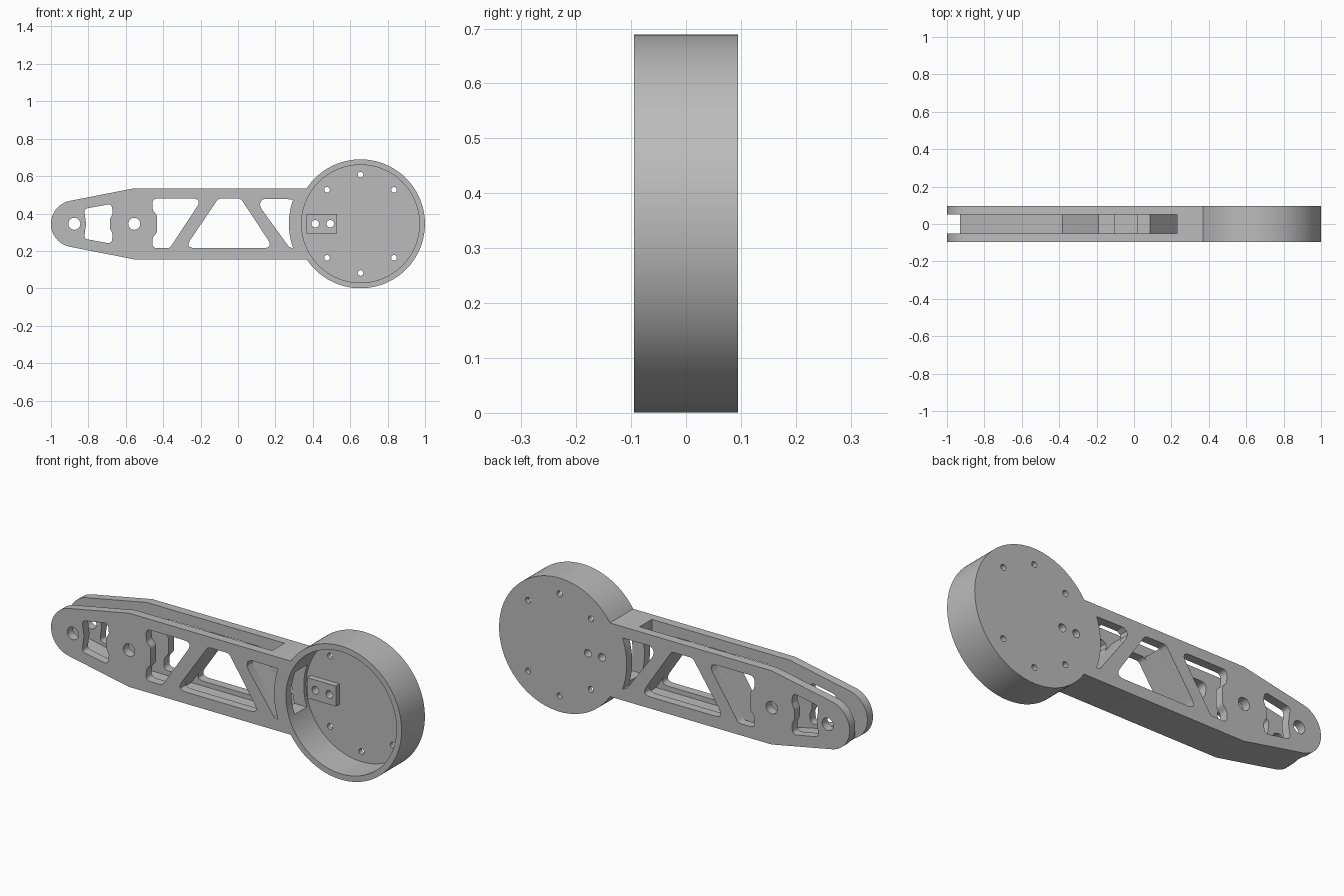
import bpy, bmesh, math
from mathutils import Vector

if "Cube" in bpy.data.objects:
    bpy.data.objects.remove(bpy.data.objects["Cube"])

MID = 0.345          # height of the arm's centre line
HALF = 0.095         # half thickness of the arm
SLOT = 0.05          # half width of the slot
HUB_X = 0.655        # centre of the round cup

grey = bpy.data.materials.new("plain grey")
grey.use_nodes = True
grey.diffuse_color = (0.5, 0.5, 0.5, 1)
grey.node_tree.nodes["Principled BSDF"].inputs["Base Color"].default_value = (0.5, 0.5, 0.5, 1)


def rounded(points, radius, steps=6):
    """Round every corner of a closed polygon."""
    pts = [Vector(p) for p in points]
    out = []
    for i, p in enumerate(pts):
        a, b = pts[i - 1] - p, pts[(i + 1) % len(pts)] - p
        turn = a.angle(b)
        cut = min(radius / math.tan(turn / 2), a.length * 0.48, b.length * 0.48)
        start, end = p + a.normalized() * cut, p + b.normalized() * cut
        for k in range(steps + 1):
            t = k / steps
            out.append(start * (1 - t) ** 2 + p * 2 * t * (1 - t) + end * t * t)
    return out


def arc(x, z, r, start, end, steps):
    angles = [math.radians(start + (end - start) * k / steps) for k in range(steps + 1)]
    return [(x + r * math.cos(a), z + r * math.sin(a)) for a in angles]


def prism(name, outline, y0=-HALF, y1=HALF):
    """Extrude an x-z outline along y."""
    bm = bmesh.new()
    face = bm.faces.new([bm.verts.new((p[0], y0, p[1])) for p in outline])
    moved = bmesh.ops.extrude_face_region(bm, geom=[face])["geom"]
    bmesh.ops.translate(bm, vec=(0, y1 - y0, 0),
                        verts=[v for v in moved if isinstance(v, bmesh.types.BMVert)])
    bmesh.ops.recalc_face_normals(bm, faces=bm.faces)
    mesh = bpy.data.meshes.new(name)
    bm.to_mesh(mesh)
    bm.free()
    mesh.materials.append(grey)
    obj = bpy.data.objects.new(name, mesh)
    bpy.context.collection.objects.link(obj)
    return obj


def disc(name, x, z, r, y0=-HALF, y1=HALF, steps=32):
    return prism(name, arc(x, z, r, 0, 360, steps)[:-1], y0, y1)


def rect(name, x0, x1, z0, z1, y0, y1):
    return prism(name, [(x0, z0), (x1, z0), (x1, z1), (x0, z1)], y0, y1)


def combine(target, tool, operation="DIFFERENCE"):
    mod = target.modifiers.new("cut", "BOOLEAN")
    mod.operation, mod.solver, mod.object = operation, "EXACT", tool
    bpy.context.view_layer.objects.active = target
    bpy.ops.object.modifier_apply(modifier=mod.name)
    bpy.data.objects.remove(tool)


def mirrored(upper):
    """Complete an outline by mirroring it about the centre line."""
    return upper + [(x, 2 * MID - z) for x, z in reversed(upper) if abs(z - MID) > 0.001]


# Arm blank with tapered, rounded end
tip = arc(-0.875, MID, 0.125, 102, 258, 32)
arm = prism("arm", [(0.5, 0.535), (-0.555, 0.535)] + tip + [(-0.555, 0.155), (0.5, 0.155)])

# Slot between the two side plates, with a floor along the bottom
combine(arm, prism("slot", [(0.23, 0.7), (-1.1, 0.7), (-1.1, 0.1), (-0.93, 0.1),
                            (-0.93, 0.271), (-0.55, 0.19), (0.23, 0.19)], -SLOT, SLOT))

# Truss openings through both plates
left_window = rounded([(-0.46, 0.48), (-0.19, 0.48), (-0.365, 0.215), (-0.46, 0.215),
                       (-0.455, 0.275), (-0.432, 0.30), (-0.432, 0.39), (-0.455, 0.415)], 0.03)
middle_window = rounded([(-0.285, 0.215), (-0.105, 0.48), (0.015, 0.48), (0.19, 0.215)], 0.03)
hub_arc = arc(HUB_X, MID, 0.383, 160, 200, 16)
right_window = rounded([(0.28, 0.225), (0.09, 0.48), (0.2, 0.48)], 0.025)[4:]
right_window = [p for p in right_window if p[0] < 0.19] + hub_arc
end_window = rounded(mirrored([(-0.812, MID), (-0.818, 0.385), (-0.822, 0.425),
                               (-0.675, 0.452), (-0.67, 0.40), (-0.685, 0.37)]
                              )[:6] + [(-0.685, 0.32), (-0.67, 0.29),
                                       (-0.675, 0.238), (-0.822, 0.265), (-0.818, 0.305)], 0.025)
right_window = [(0.272, 0.222)] + [(0.125, 0.425), (0.117, 0.447), (0.122, 0.466),
                                   (0.14, 0.478)] + hub_arc
for outline in (left_window, middle_window, right_window, end_window):
    combine(arm, prism("window_cutter", outline, -0.2, 0.2))

# Pivot holes
for x in (-0.875, -0.555):
    combine(arm, disc("pivot_cutter", x, MID, 0.032, -0.2, 0.2))

# Round cup, open at the front
combine(arm, disc("cup", HUB_X, MID, 0.3445, steps=128), "UNION")
combine(arm, disc("cup_cutter", HUB_X, MID, 0.315, -0.2, 0.07, 128))

# Passage from the cup into the arm
combine(arm, rect("passage_cutter", 0.262, 0.37, 0.24, 0.46, -SLOT, SLOT))

# Connector block on the cup floor
combine(arm, rect("block", 0.367, 0.53, 0.293, 0.398, 0.04, 0.08), "UNION")
for x in (0.413, 0.493):
    combine(arm, disc("block_hole_cutter", x, MID, 0.02, -0.2, 0.2, 20))

# Ring of screw holes in the cup floor
for x, rise in ((0, 0.263), (0.179, 0.182), (-0.179, 0.182)):
    for side in (1, -1):
        combine(arm, disc("screw_cutter", HUB_X + x, MID + side * rise, 0.015, -0.2, 0.2, 20))

# Struts bridging the two plates inside the slot
struts = [
    prism("left_strut", [(-0.365, 0.215), (-0.19, 0.48), (-0.105, 0.48), (-0.285, 0.215),
                         (-0.302, 0.19), (-0.382, 0.19)], -SLOT, SLOT),
    prism("right_strut", [(0.272, 0.222), (0.085, 0.48), (0.015, 0.48), (0.19, 0.215),
                          (0.206, 0.19), (0.272, 0.19)], -SLOT, SLOT),
]

# Smooth the round walls, keep the edges sharp
bpy.ops.object.select_all(action="DESELECT")
for obj in [arm] + struts:
    obj.select_set(True)
bpy.context.view_layer.objects.active = arm
bpy.ops.object.shade_smooth_by_angle(angle=math.radians(25))
